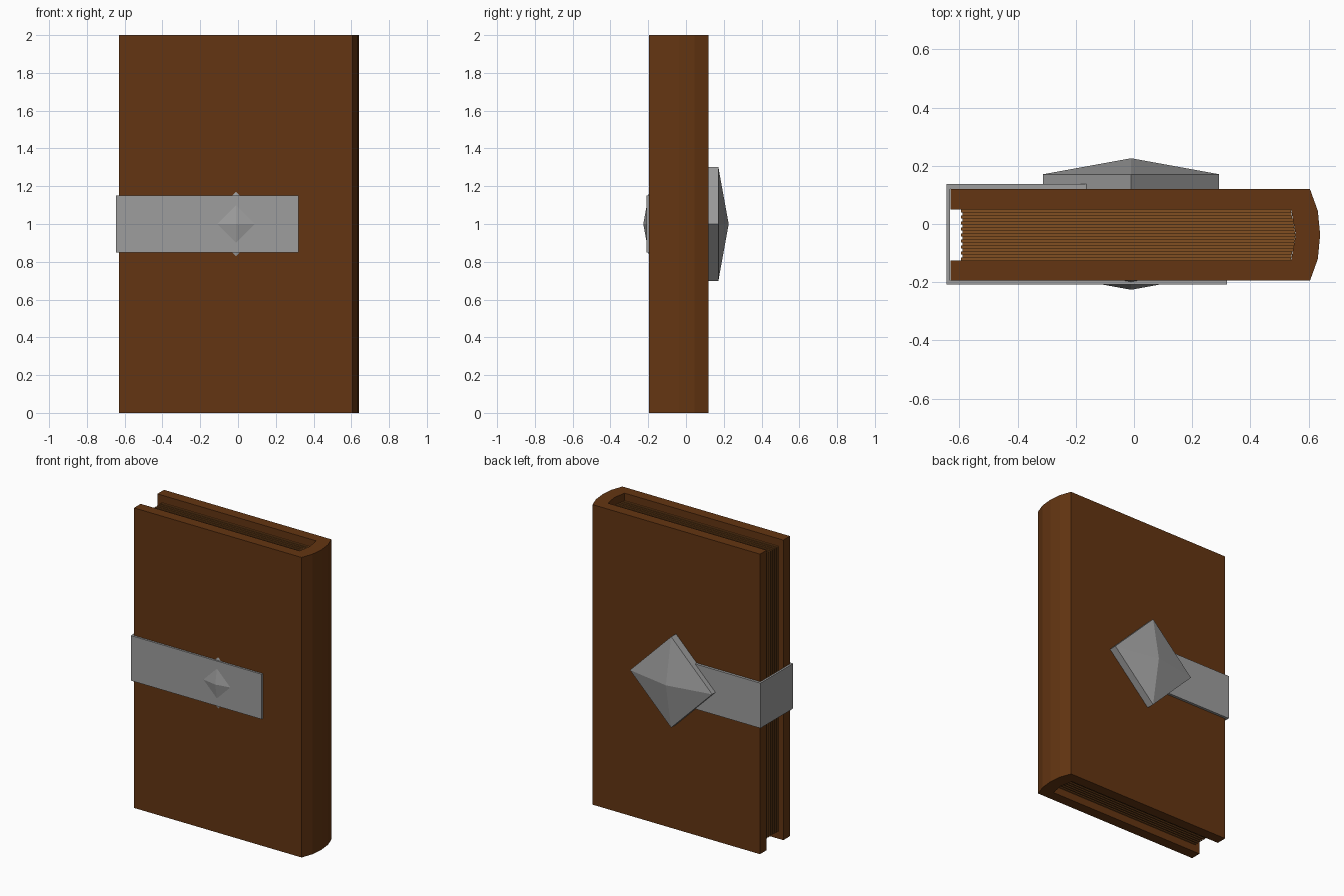
import bpy, bmesh
from mathutils import Vector

if "Cube" in bpy.data.objects:
    bpy.data.objects.remove(bpy.data.objects["Cube"])


def material(name, rgb):
    m = bpy.data.materials.new(name)
    m.diffuse_color = (*rgb, 1)
    m.use_nodes = True
    m.node_tree.nodes["Principled BSDF"].inputs["Base Color"].default_value = m.diffuse_color
    return m


LEATHER = material("brown leather", (0.127, 0.036, 0.006))
PAPER = material("aged paper", (0.22, 0.078, 0.015))
METAL = material("grey metal", (0.34, 0.34, 0.34))


def finish(bm, name, mat):
    bmesh.ops.recalc_face_normals(bm, faces=bm.faces)
    me = bpy.data.meshes.new(name)
    bm.to_mesh(me)
    bm.free()
    me.materials.append(mat)
    ob = bpy.data.objects.new(name, me)
    bpy.context.collection.objects.link(ob)
    return ob


def add_prism(bm, outline, z0, z1):
    """Extrude an xy outline from z0 to z1."""
    face = bm.faces.new([bm.verts.new((x, y, z0)) for x, y in outline])
    ext = bmesh.ops.extrude_face_region(bm, geom=[face])
    verts = [g for g in ext["geom"] if isinstance(g, bmesh.types.BMVert)]
    bmesh.ops.translate(bm, verts=verts, vec=(0, 0, z1 - z0))


# cover: two boards joined by a rounded spine
bm = bmesh.new()
add_prism(bm, [(-0.63, 0.12), (0.605, 0.12), (0.632, 0.045), (0.64, -0.037),
               (0.632, -0.12), (0.605, -0.195), (-0.63, -0.195), (-0.63, -0.125),
               (0.54, -0.125), (0.556, -0.037), (0.54, 0.05), (-0.63, 0.05)], 0, 2)
finish(bm, "cover", LEATHER)

# pages: thin sheets, every second one a little smaller
bm = bmesh.new()
count = 17
step = 0.175 / count
for i in range(count):
    y = -0.125 + i * step
    inset = 0.006 * (i % 2)
    right = 0.54 + 0.016 * (1 - abs(i - 8) / 8)
    add_prism(bm, [(-0.595 + inset, y), (right, y), (right, y + step),
                   (-0.595 + inset, y + step)], 0.05 + inset, 1.95 - inset)
finish(bm, "pages", PAPER)

# strap: wraps the front, the fore edge and the back
bm = bmesh.new()
add_prism(bm, [(0.32, -0.195), (0.32, -0.208), (-0.645, -0.208), (-0.645, 0.137),
               (-0.03, 0.137), (-0.03, 0.12), (-0.632, 0.12), (-0.632, -0.195)],
          0.85, 1.15)
finish(bm, "strap", METAL)


def stud(name, side, base):
    """Square stud turned on its corner with a low pyramid top."""
    bm = bmesh.new()
    dirs = [(1, 0), (0, 1), (-1, 0), (0, -1)]
    rings = [[bm.verts.new((-0.01 + 0.303 * a, side * y, 1 + 0.303 * b))
              for a, b in dirs] for y in (base, 0.171)]
    apex = bm.verts.new((-0.01, side * 0.226, 1))
    bm.faces.new(rings[0])
    for i in range(4):
        j = (i + 1) % 4
        bm.faces.new((rings[0][i], rings[0][j], rings[1][j], rings[1][i]))
        bm.faces.new((rings[1][i], rings[1][j], apex))
    finish(bm, name, METAL)


# clasp studs: back one proud of the cover, front one mostly sunk
stud("back_stud", 1, 0.11)
stud("front_stud", -1, 0.15)
